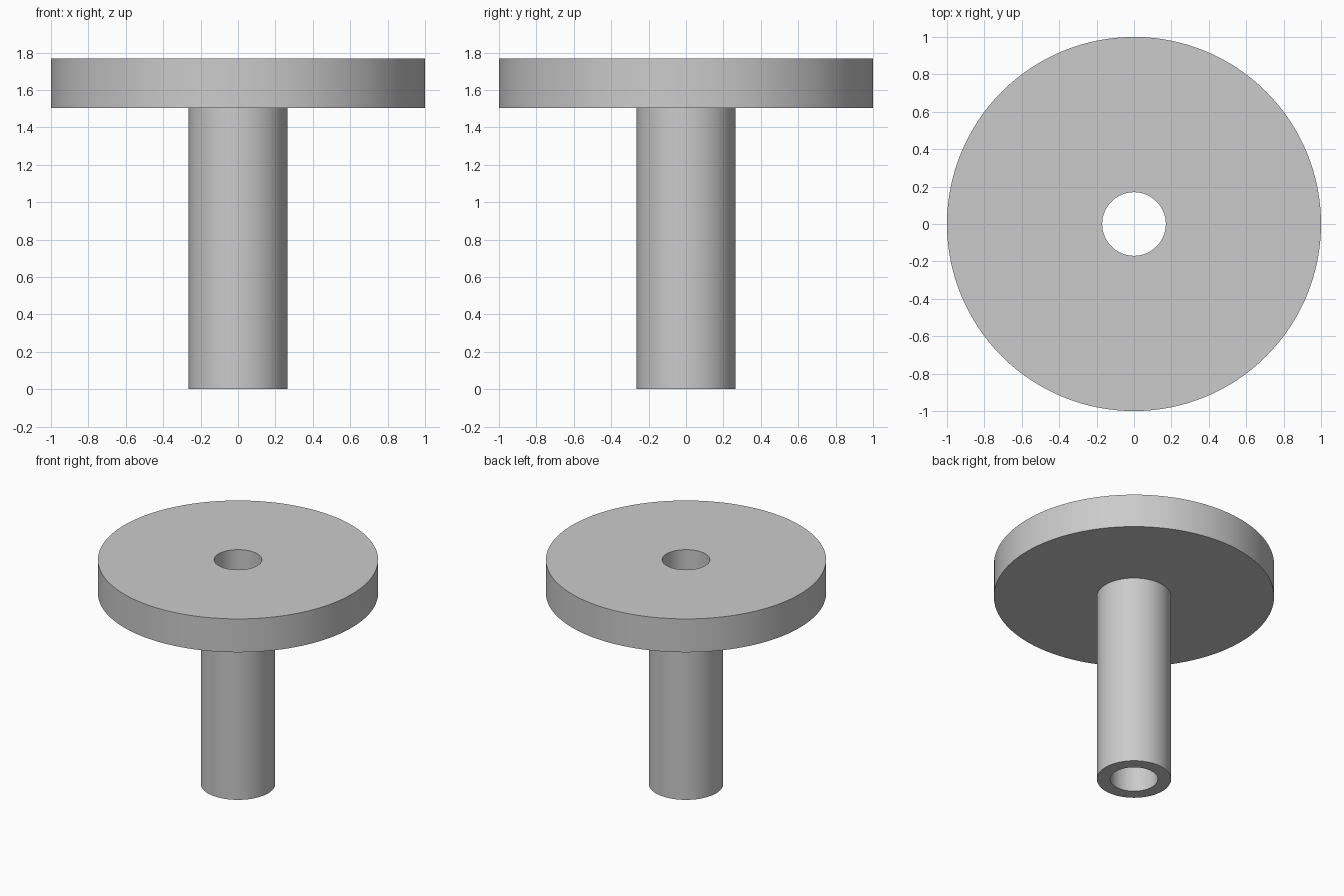
import bpy, bmesh
from math import tau, radians

SEGMENTS = 128
BORE_R, SLEEVE_R, FLANGE_R = 0.17, 0.265, 1.0
FLANGE_Z, TOP_Z = 1.505, 1.768

cube = bpy.data.objects.get("Cube")
if cube:
    bpy.data.objects.remove(cube, do_unlink=True)

# Plain grey metal
grey = bpy.data.materials.new("grey_metal")
grey.use_nodes = True
colour = (0.6, 0.6, 0.6, 1)
grey.diffuse_color = colour
grey.node_tree.nodes["Principled BSDF"].inputs["Base Color"].default_value = colour


def lathe(name, profile, material):
    """Revolve a closed (radius, height) profile about the z axis."""
    bm = bmesh.new()
    verts = [bm.verts.new((r, 0, z)) for r, z in profile]
    edges = [bm.edges.new((a, b)) for a, b in zip(verts, verts[1:] + verts[:1])]
    bmesh.ops.spin(bm, geom=verts + edges, cent=(0, 0, 0), axis=(0, 0, 1),
                   angle=tau, steps=SEGMENTS, use_merge=True)
    bmesh.ops.remove_doubles(bm, verts=bm.verts[:], dist=0.0001)
    bmesh.ops.recalc_face_normals(bm, faces=bm.faces[:])
    mesh = bpy.data.meshes.new(name)
    bm.to_mesh(mesh)
    bm.free()
    mesh.materials.append(material)
    obj = bpy.data.objects.new(name, mesh)
    bpy.context.collection.objects.link(obj)
    bpy.ops.object.select_all(action="DESELECT")
    obj.select_set(True)
    bpy.context.view_layer.objects.active = obj
    bpy.ops.object.shade_smooth_by_angle(angle=radians(30))
    return obj


# Hollow sleeve with a wide flange on top, bored right through
lathe("flanged_sleeve", [
    (BORE_R, 0), (SLEEVE_R, 0), (SLEEVE_R, FLANGE_Z),
    (FLANGE_R, FLANGE_Z), (FLANGE_R, TOP_Z), (BORE_R, TOP_Z),
], grey)
